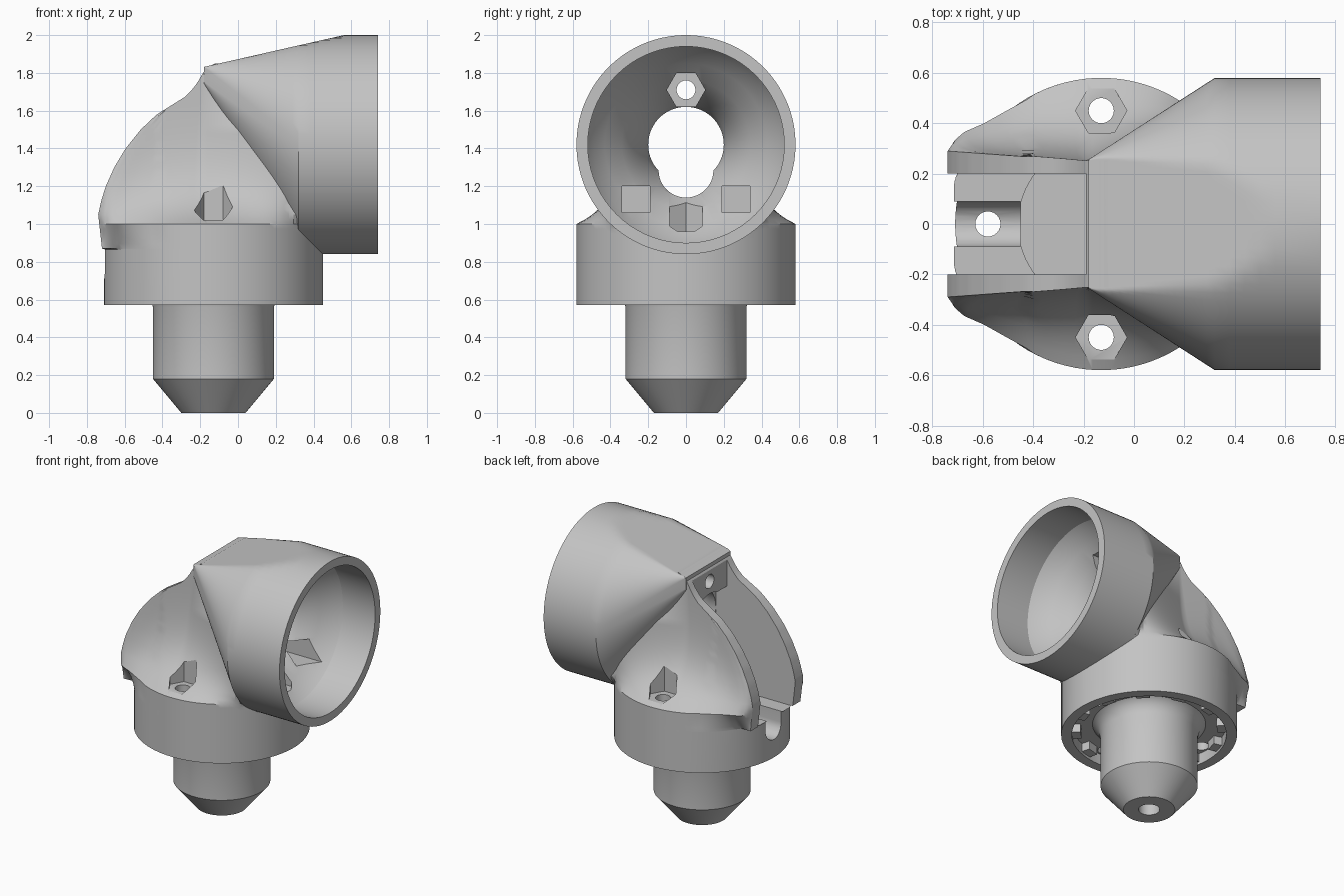
import bpy, bmesh, math
from mathutils import Matrix, Vector

cube = bpy.data.objects.get("Cube")
if cube:
    bpy.data.objects.remove(cube, do_unlink=True)

AX = -0.13          # axis of the round base
R, TZ = 0.58, 1.42  # tube radius and height of its axis
DECK = 0.87         # top of the round base

grey = bpy.data.materials.new("light grey plastic")
grey.use_nodes = True
grey.diffuse_color = (0.55, 0.55, 0.55, 1)
grey.node_tree.nodes["Principled BSDF"].inputs["Base Color"].default_value = grey.diffuse_color


def finish(bm, name):
    bmesh.ops.recalc_face_normals(bm, faces=bm.faces)
    me = bpy.data.meshes.new(name)
    bm.to_mesh(me)
    bm.free()
    me.materials.append(grey)
    ob = bpy.data.objects.new(name, me)
    bpy.context.collection.objects.link(ob)
    return ob


def loft(name, rings):
    """Closed solid through rings of equal point count."""
    bm = bmesh.new()
    vs = [[bm.verts.new(p) for p in ring] for ring in rings]
    n = len(vs[0])
    for a, b in zip(vs, vs[1:]):
        for i in range(n):
            j = (i + 1) % n
            bm.faces.new((a[i], a[j], b[j], b[i]))
    bm.faces.new(vs[0])
    bm.faces.new(vs[-1])
    return finish(bm, name)


def turned(name, profile, centre, along_x=False, n=72):
    """Solid of revolution; profile is (position along axis, radius)."""
    rings = []
    for h, r in profile:
        ring = []
        for i in range(n):
            a = math.tau * i / n
            c, s = r * math.cos(a), r * math.sin(a)
            ring.append(Vector(centre) + (Vector((h, s, c)) if along_x else Vector((c, s, h))))
        rings.append(ring)
    return loft(name, rings)


def box(name, lo, hi, turn=0, pivot=(0, 0, 0)):
    bm = bmesh.new()
    bmesh.ops.create_cube(bm, size=1)
    for v in bm.verts:
        v.co = [(l + h) / 2 + c * (h - l) for l, h, c in zip(lo, hi, v.co)]
    bm.transform(Matrix.Translation(pivot) @ Matrix.Rotation(turn, 4, 'Z'))
    return finish(bm, name)


def combine(target, tool, operation):
    tool.hide_render = True
    mod = target.modifiers.new("cut", 'BOOLEAN')
    mod.operation, mod.solver, mod.object = operation, 'EXACT', tool
    bpy.context.view_layer.update()
    dg = bpy.context.evaluated_depsgraph_get()
    me = bpy.data.meshes.new_from_object(target.evaluated_get(dg))
    target.modifiers.clear()
    target.data = me
    bpy.data.objects.remove(tool, do_unlink=True)


def interp(pts, t):
    if t <= pts[0][0]:
        return pts[0][1]
    for (a, p), (b, q) in zip(pts, pts[1:]):
        if t <= b:
            return p + (q - p) * (t - a) / (b - a)
    return pts[-1][1]


def arc(r, d):
    return math.sqrt(max(r * r - d * d, 0))


# Rear outline of the base and fork: x for each height
REAR = [(0.866, -0.7099), (DECK, -0.72), (1.05, -0.74), (1.12, -0.725), (1.2, -0.70), (1.3, -0.655),
        (1.4, -0.595), (1.5, -0.515), (1.58, -0.43), (1.63, -0.35), (1.68, -0.27), (1.74, -0.22),
        (1.8, -0.185), (1.835, -0.15), (1.85, -0.12)]
# Front end of the fork, buried in the socket
FRONT = [(1.5, 0.32), (1.85, -0.05)]
# Half-width of the flared skirt by distance from its rear end
HORN = [(0, 0.29), (0.02, 0.33), (0.06, 0.365), (0.14, 0.40), (0.22, 0.445), (0.32, 0.50)]


def half_width(x, z, rear):
    plan = max(arc(R, x - AX), 0.004)
    if z < DECK:
        return plan
    if x > -0.19:
        t = min((x + 0.19) / 0.51, 1)
        fill = interp([(1.5, 1), (1.75, 0)], z)
        slab = 0.25 + (min(0.43, arc(R, z - TZ) - 0.01) - 0.25) * t * fill
    else:
        slab = 0.25 - 0.07 * (x + 0.19)
    if x < -0.42:
        rise = min((z - DECK) / (1.0 - DECK), 1)
        plan = max(plan, slab)
        plan += (interp(HORN, x - rear) - plan) * rise
    if z <= 1.0 and x > 0.32:
        return plan
    return slab + max(plan - slab, 0) * math.exp(-max(z - 1.0, 0) / 0.15)


# Round base, flared skirt and fork cheeks in one loft
rings = []
heights = [0.57, 0.866] + [DECK + 0.026 * i for i in range(6)]
heights += [1.0 + 0.025 * i for i in range(1, 33)] + [1.835, 1.85]
for z in heights:
    a = interp(REAR, z)
    b = max(-0.19, a + 0.01)
    c = max(interp(FRONT, z), b + 0.01)
    d = 0.4499 if z < 1.001 else c + 0.01
    xs = [a + (b - a) * (i / 24) ** 2 for i in range(24)]
    xs += [b + (c - b) * i / 20 for i in range(20)]
    xs += [d - (d - c) * (1 - i / 10) ** 2 for i in range(11)]
    side = [(x, half_width(x, z, a)) for x in xs]
    rings.append([(x, w, z) for x, w in side] + [(x, -w, z) for x, w in reversed(side)])
body = loft("elbow_joint_body", rings)

# Round socket, drawn back to the fork's narrow top edge under a sloping top
rings = []
for x in [-0.19 + 0.51 * (i + 0.3) / 16.3 for i in range(17)] + [0.38, 0.44, 0.5, 0.56, 0.74]:
    t = min((x + 0.19) / 0.51, 1)
    ring = []
    for i in range(96):
        ang = math.tau * (i + 0.5) / 96
        cy, cz = math.cos(ang), math.sin(ang)
        y = R * t * cy + math.copysign(0.25 * (1 - t), cy)
        z = TZ * t + 1.8 * (1 - t) + R * t * cz + math.copysign(0.04 * (1 - t), cz)
        ring.append((x, y, min(z, 1.85 + (x + 0.1) * 0.227)))
    rings.append(ring)
combine(body, loft("socket", rings), 'UNION')

# Socket bore narrowing to a keyhole through the back wall
bore = [(0.8, 0.52), (0.48, 0.52), (0.43, 0.49), (0.36, 0.43), (0.27, 0.34), (0.16, 0.27),
        (0.02, 0.22), (-0.05, 0.2), (-0.4, 0.2)]
cutters = [turned("bore", bore, (0, 0, TZ), True),
           turned("keyhole", [(-0.3, 0.145), (0.3, 0.145)], (0, 0, 1.285), True, 48)]

# Fork slot with a round pit, a rear groove and a recess under the base
cutters += [box("slot", (-1, -0.2, 0.868), (-0.19, 0.2, 2.2)),
            box("slot_depth", (-0.3, -0.2, 0.9), (-0.1, 0.2, 1.6)),
            turned("pit", [(0.8, 0.33), (0.9, 0.33)], (AX, 0, 0)),
            turned("groove", [(-1, 0.09), (-0.45, 0.09)], (0, 0, 0.79), True, 32),
            box("groove_top", (-1, -0.09, 0.79), (-0.45, 0.09, 1.0)),
            turned("recess", [(0.5, 0.51), (0.65, 0.51)], (AX, 0, 0))]

# Bolt holes and nut pockets
for x, y in ((AX - 0.45, 0), (AX + 0.45, 0), (AX, 0.45), (AX, -0.45)):
    cutters.append(turned("bolt_hole", [(0.5, 0.05), (1.1, 0.05)], (x, y, 0), n=24))
for x, y, z, top in ((AX + 0.45, 0, 0.96, 1.14), (AX, 0.45, 1.02, 1.2), (AX, -0.45, 1.02, 1.2)):
    cutters.append(turned("nut_pocket", [(z, 0.102), (top, 0.102)], (x, y, 0), n=6))
cutters.append(turned("wall_hole", [(-0.4, 0.05), (0.2, 0.05)], (0, 0, 1.71), True, 24))
hexagon = turned("wall_nut_pocket", [(-0.08, 0.102), (0.4, 0.102)], (0, 0, 0), True, 6)
hexagon.data.transform(Matrix.Translation((0, 0, 1.71)) @ Matrix.Rotation(math.pi / 6, 4, 'X'))
cutters.append(hexagon)

# Square windows low in the socket
for s in (-1, 1):
    y = sorted((s * 0.19, s * 0.34))
    cutters.append(box("window", (0.1, y[0], 1.06), (0.45, y[1], 1.2)))

for tool in cutters:
    combine(body, tool, 'DIFFERENCE')

# Hollow neck with a tapered tip and a flare into the recess
neck = turned("neck", [(0, 0.17), (0.18, 0.32), (0.56, 0.32), (0.61, 0.335), (0.645, 0.365), (0.66, 0.39)],
              (AX, 0, 0))
combine(neck, turned("neck_bore", [(-0.1, 0.07), (0.64, 0.07)], (AX, 0, 0), n=32), 'DIFFERENCE')

# Ring of lugs inside the recess
lugs = [box("recess_lug", (0.45, -0.045, 0.59), (0.53, 0.045, 0.66),
            math.tau * (i + 0.5) / 12, (AX, 0, 0)) for i in range(12)]

bpy.ops.object.select_all(action='DESELECT')
for ob in (body, neck):
    ob.select_set(True)
bpy.context.view_layer.objects.active = body
bpy.ops.object.shade_smooth_by_angle(angle=math.radians(28))
